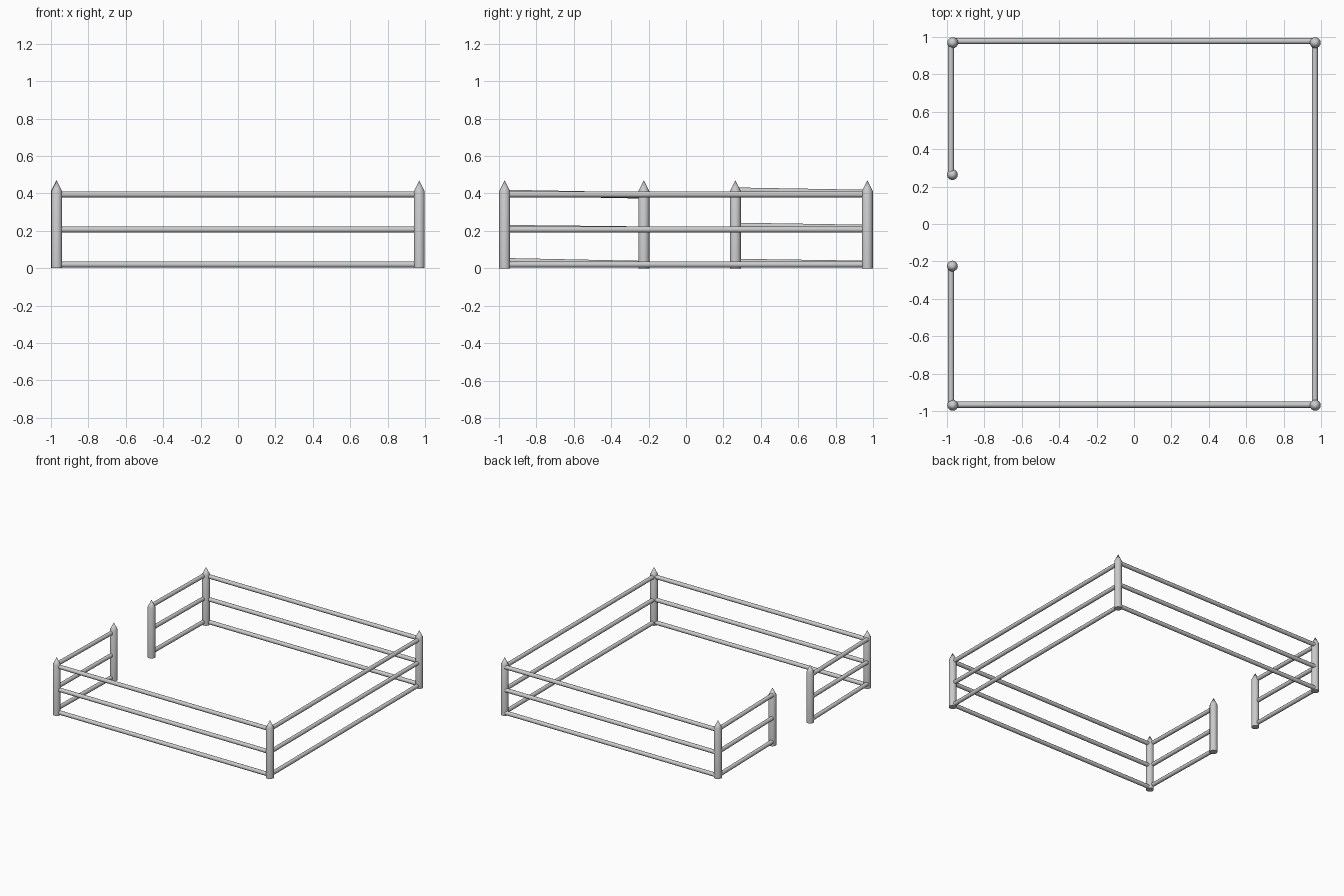
import bpy, bmesh
from mathutils import Vector

if "Cube" in bpy.data.objects:
    bpy.data.objects.remove(bpy.data.objects["Cube"])

POST_R, RAIL_R = 0.029, 0.0165
SHOULDER, TIP = 0.412, 0.47


def finish(bm, name):
    bmesh.ops.recalc_face_normals(bm, faces=bm.faces)
    mesh = bpy.data.meshes.new(name)
    bm.to_mesh(mesh)
    bm.free()
    ob = bpy.data.objects.new(name, mesh)
    bpy.context.collection.objects.link(ob)
    bpy.ops.object.select_all(action='DESELECT')
    ob.select_set(True)
    bpy.context.view_layer.objects.active = ob
    bpy.ops.object.shade_smooth_by_angle(angle=0.6)
    return ob


def post(name, x, y):
    # round shaft with its top ring extruded to a point
    bm = bmesh.new()
    bmesh.ops.create_cone(bm, cap_ends=True, segments=16, radius1=POST_R,
                          radius2=POST_R, depth=SHOULDER)
    bmesh.ops.translate(bm, verts=bm.verts, vec=(x, y, SHOULDER / 2))
    cap = max(bm.faces, key=lambda f: f.calc_center_median().z)
    apex = bmesh.ops.poke(bm, faces=[cap])["verts"][0]
    apex.co.z = TIP
    finish(bm, name)


def rail(name, a, b):
    a, b = Vector(a), Vector(b)
    bm = bmesh.new()
    bmesh.ops.create_cone(bm, cap_ends=True, segments=12, radius1=RAIL_R,
                          radius2=RAIL_R, depth=(b - a).length)
    turn = (b - a).to_track_quat('Z', 'Y').to_matrix()
    bmesh.ops.rotate(bm, verts=bm.verts, cent=(0, 0, 0), matrix=turn)
    bmesh.ops.translate(bm, verts=bm.verts, vec=(a + b) / 2)
    finish(bm, name)


# corner posts and the two posts beside the opening
for sx, side in ((-1, "left"), (1, "right")):
    for sy, end in ((-1, "front"), (1, "back")):
        post(f"corner_post_{end}_{side}", sx * 0.969, sy * 0.969)
post("gate_post_front", -0.971, -0.225)
post("gate_post_back", -0.971, 0.264)

# three rails per side; the short rails by the opening sit slightly crooked
levels = (("bottom", 0.020, (0.018, 0.003), (0.014, 0.004)),
          ("middle", 0.207, (0.008, 0.000), (0.020, 0.009)),
          ("top", 0.395, (0.008, -0.006), (0.020, 0.008)))
for level, z, front_dz, back_dz in levels:
    rail(f"front_rail_{level}", (-0.96, -0.966, z), (0.96, -0.966, z))
    rail(f"back_rail_{level}", (-0.96, 0.978, z), (0.96, 0.978, z))
    rail(f"right_rail_{level}", (0.967, -0.96, z), (0.967, 0.96, z))
    rail(f"left_front_rail_{level}", (-0.979, -0.96, z + front_dz[0]),
         (-0.979, -0.23, z + front_dz[1]))
    rail(f"left_back_rail_{level}", (-0.979, 0.27, z + back_dz[0]),
         (-0.979, 0.96, z + back_dz[1]))
